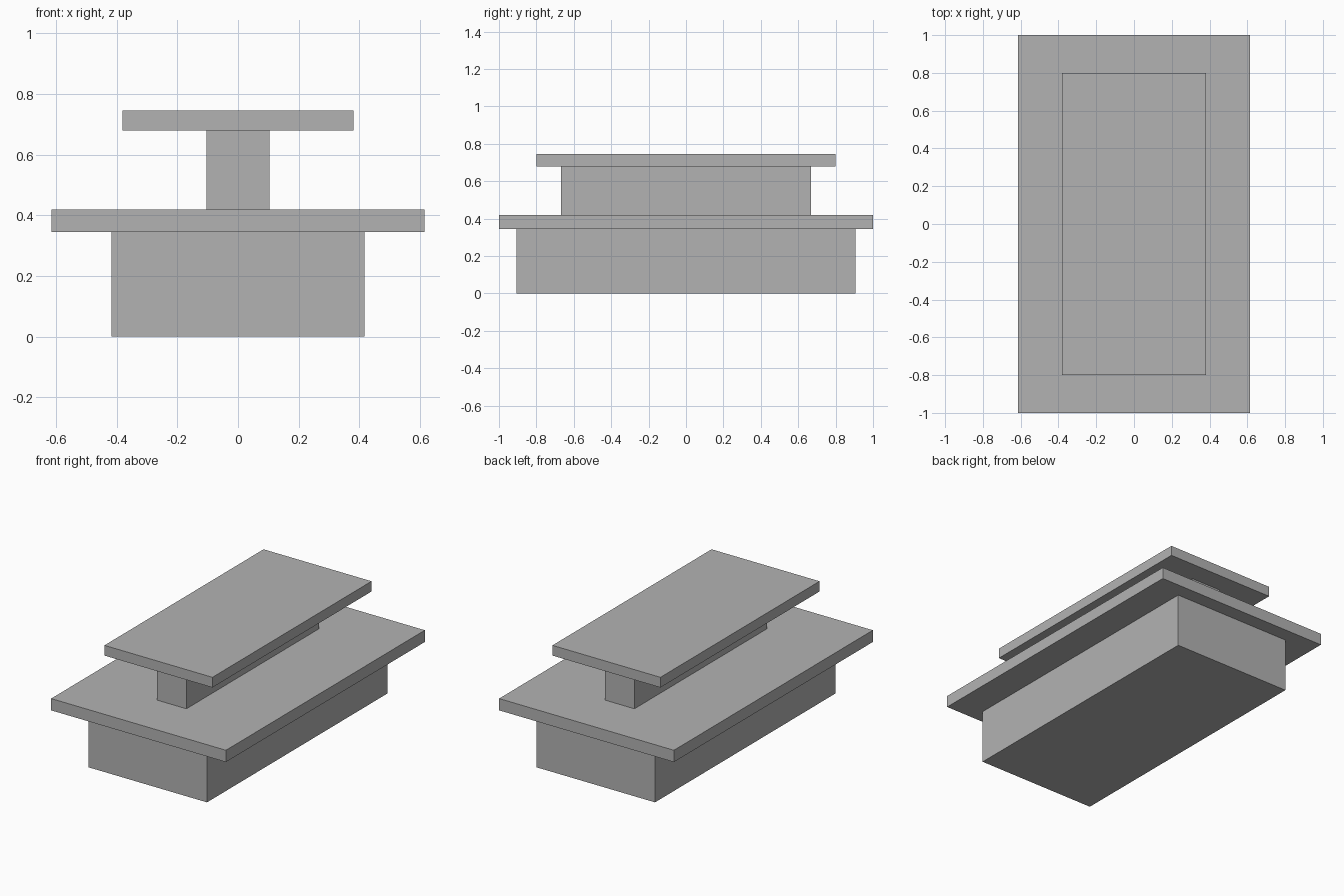
import bpy

cube = bpy.data.objects.get("Cube")
if cube:
    bpy.data.objects.remove(cube, do_unlink=True)

# Single plain grey material
GREY = (0.45, 0.45, 0.45, 1)
grey = bpy.data.materials.new("plain_grey")
grey.use_nodes = True
grey.diffuse_color = GREY
grey.node_tree.nodes["Principled BSDF"].inputs["Base Color"].default_value = GREY


def block(name, half_x, half_y, bottom, top):
    """Centred box between two heights."""
    bpy.ops.mesh.primitive_cube_add(size=2, location=(0, 0, (bottom + top) / 2))
    obj = bpy.context.object
    obj.name = name
    obj.scale = (half_x, half_y, (top - bottom) / 2)
    bpy.ops.object.transform_apply(location=False, rotation=False, scale=True)
    obj.data.materials.append(grey)


# Stacked tiers, from the ground up
block("base_block", 0.417, 0.907, 0, 0.345)
block("lower_slab", 0.615, 1, 0.345, 0.42)
block("upright_wall", 0.104, 0.667, 0.42, 0.68)
block("upper_slab", 0.38, 0.8, 0.68, 0.745)
